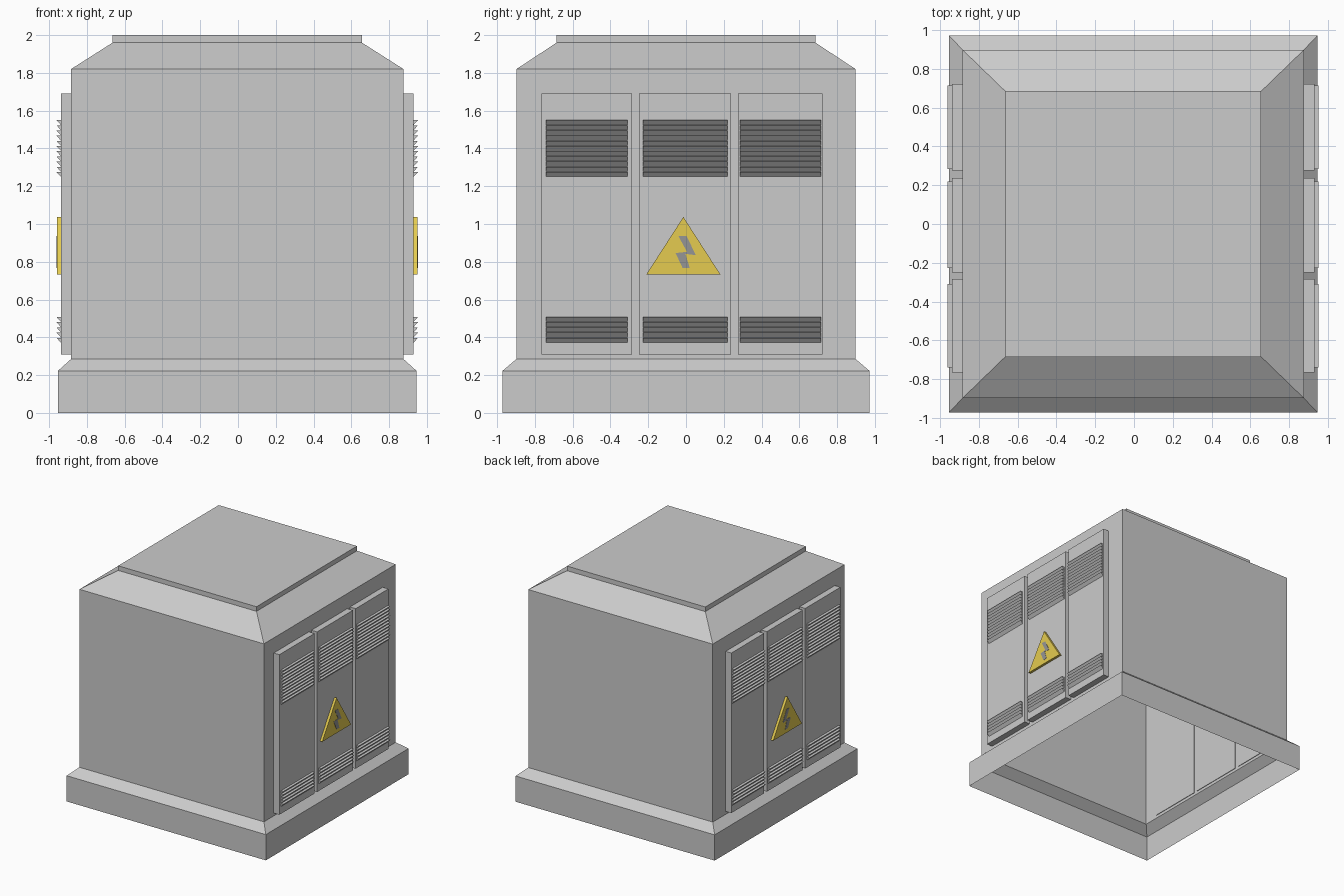
import bpy, bmesh
from mathutils import Vector

if "Cube" in bpy.data.objects:
    bpy.data.objects.remove(bpy.data.objects["Cube"])

CX = -0.004                      # shared centre line in x
FACE, TIP = 0.934, 0.957         # panel face and outermost details, from centre line
COLS = [(-0.765, -0.285), (-0.25, 0.238), (0.275, 0.722)]
VENTS = [(-0.74, -0.31), (-0.228, 0.22), (0.285, 0.715)]


def finish(name, bm, color=None, mirror=True):
    bmesh.ops.recalc_face_normals(bm, faces=bm.faces[:])
    mesh = bpy.data.meshes.new(name)
    bm.to_mesh(mesh)
    bm.free()
    ob = bpy.data.objects.new(name, mesh)
    bpy.context.collection.objects.link(ob)
    ob.location.x = CX
    if mirror:
        ob.modifiers.new("both_sides", 'MIRROR')
    if color:
        mat = bpy.data.materials.new(name + "_paint")
        mat.diffuse_color = (*color, 1)
        mat.use_nodes = True
        mat.node_tree.nodes["Principled BSDF"].inputs["Base Color"].default_value = mat.diffuse_color
        mesh.materials.append(mat)
    return ob


def prism(bm, pts, offset):
    """Closed prism: polygon swept along offset."""
    a = [bm.verts.new(p) for p in pts]
    b = [bm.verts.new(Vector(p) + Vector(offset)) for p in pts]
    bm.faces.new(a)
    bm.faces.new(b[::-1])
    for i in range(len(a)):
        j = (i + 1) % len(a)
        bm.faces.new((a[i], b[i], b[j], a[j]))


# Housing: open-bottomed shell of stacked rectangles (half x, half y, z)
bm = bmesh.new()
rings = []
for hx, hy, z in [(0.95, 0.972, 0), (0.95, 0.972, 0.222), (0.88, 0.898, 0.285),
                  (0.88, 0.898, 1.82), (0.66, 0.685, 1.96), (0.66, 0.685, 2.0)]:
    rings.append([bm.verts.new((sx * hx, sy * hy, z))
                  for sx, sy in ((-1, -1), (1, -1), (1, 1), (-1, 1))])
for lo, hi in zip(rings, rings[1:]):
    for i in range(4):
        j = (i + 1) % 4
        bm.faces.new((lo[i], lo[j], hi[j], hi[i]))
bm.faces.new(rings[-1])
finish("housing", bm, mirror=False)

# Door panels
bm = bmesh.new()
for y0, y1 in COLS:
    prism(bm, [(0.875, y0, 0.31), (0.875, y1, 0.31), (0.875, y1, 1.69), (0.875, y0, 1.69)],
          (FACE - 0.875, 0, 0))
finish("door_panels", bm)

# Louvre vents: rows of saw-tooth slats facing downwards
for name, z0, z1, count in (("upper_vents", 1.248, 1.55, 11), ("lower_vents", 0.37, 0.508, 5)):
    bm = bmesh.new()
    pitch = (z1 - z0) / count
    for y0, y1 in VENTS:
        for k in range(count):
            z = z0 + k * pitch
            prism(bm, [(FACE - 0.002, y0, z), (FACE - 0.002, y0, z + pitch), (TIP, y0, z + pitch)],
                  (0, y1 - y0, 0))
    finish(name, bm)

# Warning sign: yellow triangle
bm = bmesh.new()
prism(bm, [(FACE, -0.21, 0.733), (FACE, 0.182, 0.733), (FACE, -0.014, 1.037)],
      (TIP - 0.002 - FACE, 0, 0))
finish("warning_sign", bm, (0.78, 0.6, 0.08))

# Lightning bolt on the sign
bm = bmesh.new()
bolt = [(-0.04, 0.936), (0.003, 0.936), (0.052, 0.835), (-0.003, 0.842),
        (0.02, 0.767), (-0.018, 0.767), (-0.055, 0.846), (0.005, 0.853)]
prism(bm, [(FACE + 0.01, y, z) for y, z in bolt], (TIP - FACE - 0.01, 0, 0))
finish("sign_bolt", bm, (0.3, 0.3, 0.3))
